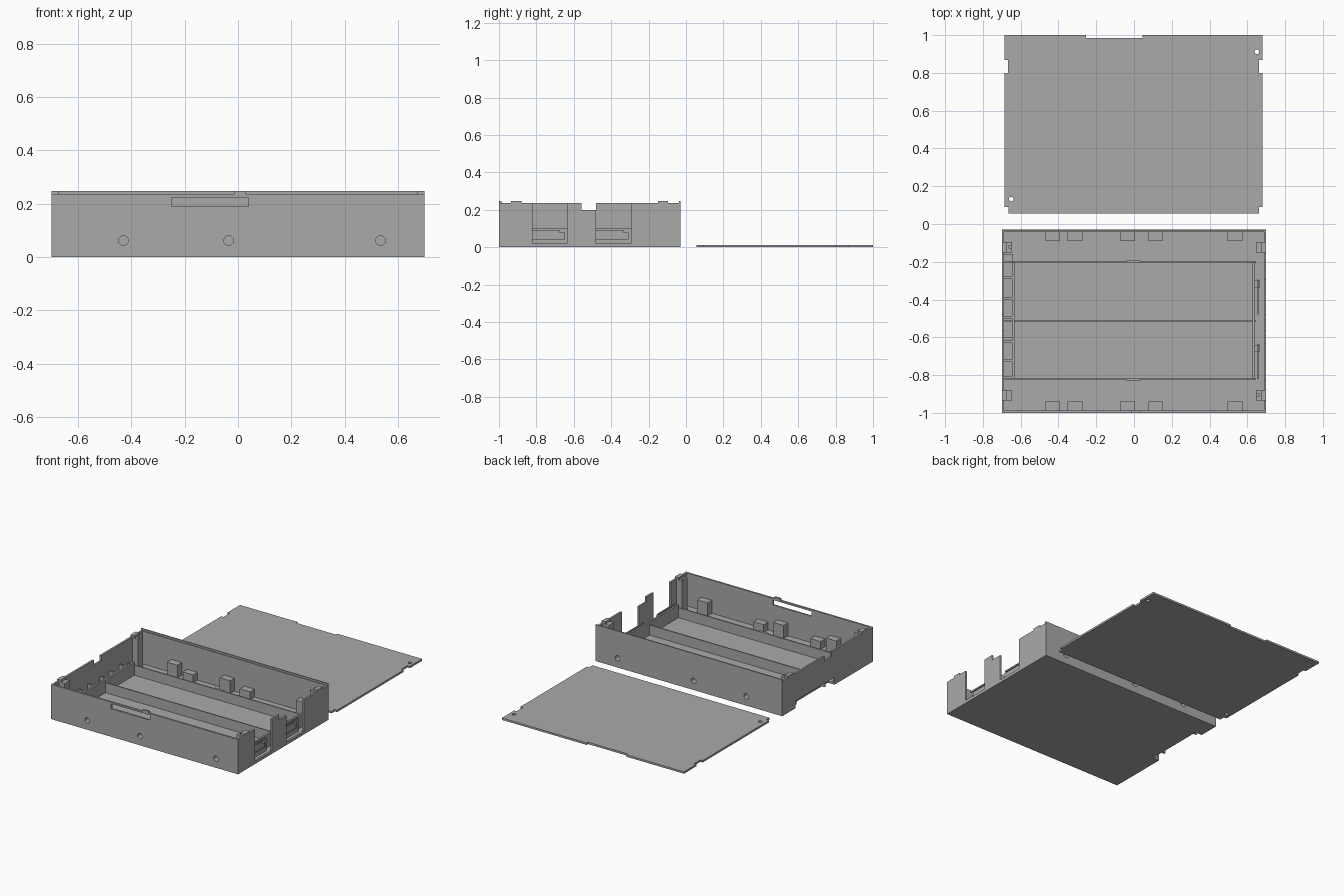
import bpy, bmesh, math
from mathutils import Matrix, Vector

if "Cube" in bpy.data.objects:
    bpy.data.objects.remove(bpy.data.objects["Cube"])

grey = bpy.data.materials.new("plastic_grey")
grey.diffuse_color = (0.4, 0.4, 0.4, 1)
grey.use_nodes = True
grey.node_tree.nodes["Principled BSDF"].inputs["Base Color"].default_value = grey.diffuse_color


def add_box(bm, x0, x1, y0, y1, z0, z1):
    m = Matrix.Translation(((x0 + x1) / 2, (y0 + y1) / 2, (z0 + z1) / 2))
    bmesh.ops.create_cube(bm, size=1, matrix=m @ Matrix.Diagonal((x1 - x0, y1 - y0, z1 - z0, 1)))


def add_cyl(bm, centre, r, depth, axis='Z'):
    rot = Matrix.Rotation(math.pi / 2, 4, 'X') if axis == 'Y' else Matrix()
    bmesh.ops.create_cone(bm, cap_ends=True, segments=24, radius1=r, radius2=r, depth=depth,
                          matrix=Matrix.Translation(centre) @ rot)


def finish(name, bm):
    me = bpy.data.meshes.new(name)
    bm.to_mesh(me)
    bm.free()
    me.materials.append(grey)
    ob = bpy.data.objects.new(name, me)
    bpy.context.collection.objects.link(ob)
    return ob


def boxes(name, items):
    bm = bmesh.new()
    for b in items:
        add_box(bm, *b)
    return finish(name, bm)


def cut(ob, cutter):
    mod = ob.modifiers.new("cut", 'BOOLEAN')
    mod.operation, mod.solver, mod.object = 'DIFFERENCE', 'EXACT', cutter
    mod.use_self = True
    bpy.context.view_layer.objects.active = ob
    bpy.ops.object.modifier_apply(modifier=mod.name)
    bpy.data.objects.remove(cutter)


X, T = 0.70, 0.013          # half width of the case, wall thickness
Y0, Y1 = -1.0, -0.03        # front and back of the case
TOP = 0.235
HOLES = (-0.43, -0.035, 0.535)

# Case: block with the cavity, wall openings and screw holes cut out
case = boxes("case", [(-X, X, Y0, Y1, 0, TOP)])
bm = bmesh.new()
add_box(bm, -X + T, X - T, Y0 + T, Y1 - T, 0.012, 0.4)
cut(case, finish("cavity_cutter", bm))
bm = bmesh.new()
for y0, y1 in ((-0.82, -0.635), (-0.48, -0.295)):
    add_box(bm, X - 0.03, X + 0.05, y0, y1, 0.02, 0.4)      # right battery openings
add_box(bm, X - 0.03, X + 0.05, -0.56, -0.47, 0.2, 0.4)      # right top notch
add_box(bm, -X - 0.05, -X + 0.03, -0.56, -0.48, 0.2, 0.4)    # left top notch
add_box(bm, -X - 0.05, -X + 0.05, -0.59, -0.17, -0.05, 0.05)  # left underside notch
add_box(bm, -0.25, 0.04, Y0 - 0.05, Y0 + 0.05, 0.19, 0.224)  # front latch slot
cut(case, finish("opening_cutter", bm))

# Lips that hold the lid: full length at the back, one tab at the front
boxes("back_lip", [(-X, X, Y1 - 0.008, Y1, TOP, 0.247)])
boxes("front_tab", [(-0.015, 0.03, Y0, Y0 + T, TOP, 0.247)])

# Battery trays: two long rails, a divider and stepped end walls
boxes("tray_rails", [(-0.685, 0.645, y - 0.004, y + 0.004, 0.01, 0.08) for y in (-0.82, -0.512, -0.202)]
      + [(-0.04, 0.03, y - 0.004, y + 0.004, 0.01, 0.08) for y in (-0.828, -0.194)])
boxes("tray_end_walls", [(-0.645, -0.632, -0.82, -0.2, 0.01, 0.1),
                         (0.628, 0.64, -0.82, -0.2, 0.01, 0.1)])
boxes("left_contact_ribs", [(-0.688, -0.645, y, y + 0.012, 0.05, 0.1)
                            for y in (-0.82, -0.73, -0.63, -0.5, -0.4, -0.29)]
      + [(-0.688, -0.64, -0.6, -0.16, 0.05, 0.058)])
boxes("contact_plates", [b for y in (-0.82, -0.48) for b in (
    (0.652, 0.66, y, y + 0.18, 0.01, 0.04),
    (0.652, 0.66, y, y + 0.18, 0.09, 0.1),
    (0.652, 0.66, y + 0.17, y + 0.185, 0.01, 0.1),
    (0.628, 0.668, y + 0.145, y + 0.18, 0.075, 0.09))])

# Square bosses along the front and back walls: tall at screw holes, short between
blocks = []
for x, h in [(x, 0.1) for x in HOLES] + [(-0.312, 0.065), (0.115, 0.065)]:
    for y0, y1 in ((Y0 + 0.01, Y0 + 0.06), (Y1 - 0.06, Y1 - 0.01)):
        blocks.append((x - 0.039, x + 0.039, y0, y1, 0.01, h))
bosses = boxes("wall_bosses", blocks)
for ob in (case, bosses):
    bm = bmesh.new()
    for x in HOLES:
        for y in (Y0, Y1):
            add_cyl(bm, (x, y, 0.062), 0.018, 0.08, 'Y')
    cut(ob, finish("screw_cutter", bm))

# Corner posts with lid clips on top
posts, clips = [], []
for s in (-1, 1):
    for y0, y1 in ((-0.935, -0.88), (-0.15, -0.095)):
        xs = sorted((s * 0.645, s * 0.69))
        posts.append((*xs, y0, y1, 0.01, TOP - 0.004))
        xs = sorted((s * 0.672, s * X))
        clips.append((*xs, y0, y1, TOP - 0.004, 0.247))
corner_posts = boxes("corner_posts", posts)
boxes("lid_clips", clips)
bm = bmesh.new()
add_cyl(bm, (-0.656, -0.122, 0.2), 0.009, 0.12)
add_cyl(bm, (0.656, -0.905, 0.2), 0.009, 0.12)
cut(corner_posts, finish("post_hole_cutter", bm))

# Lid: flat plate lying behind the case, with edge notches and two screw holes
outline = [(-0.665, 0.055), (0.662, 0.055), (0.662, 0.09), (0.68, 0.09), (0.68, 0.80),
           (0.662, 0.80), (0.662, 0.868), (0.68, 0.868), (0.68, 1.0), (0.045, 1.0),
           (0.045, 0.985), (-0.255, 0.985), (-0.255, 1.0), (-0.685, 1.0), (-0.685, 0.868),
           (-0.668, 0.868), (-0.668, 0.80), (-0.685, 0.80), (-0.685, 0.09), (-0.665, 0.09)]
bm = bmesh.new()
face = bm.faces.new([bm.verts.new((x, y, 0)) for x, y in outline])
ext = bmesh.ops.extrude_face_region(bm, geom=[face])
bmesh.ops.translate(bm, vec=Vector((0, 0, 0.013)),
                    verts=[g for g in ext["geom"] if isinstance(g, bmesh.types.BMVert)])
bmesh.ops.recalc_face_normals(bm, faces=bm.faces)
lid = finish("lid", bm)
bm = bmesh.new()
add_cyl(bm, (0.65, 0.912, 0), 0.012, 0.1)
add_cyl(bm, (-0.65, 0.132, 0), 0.012, 0.1)
cut(lid, finish("lid_hole_cutter", bm))
